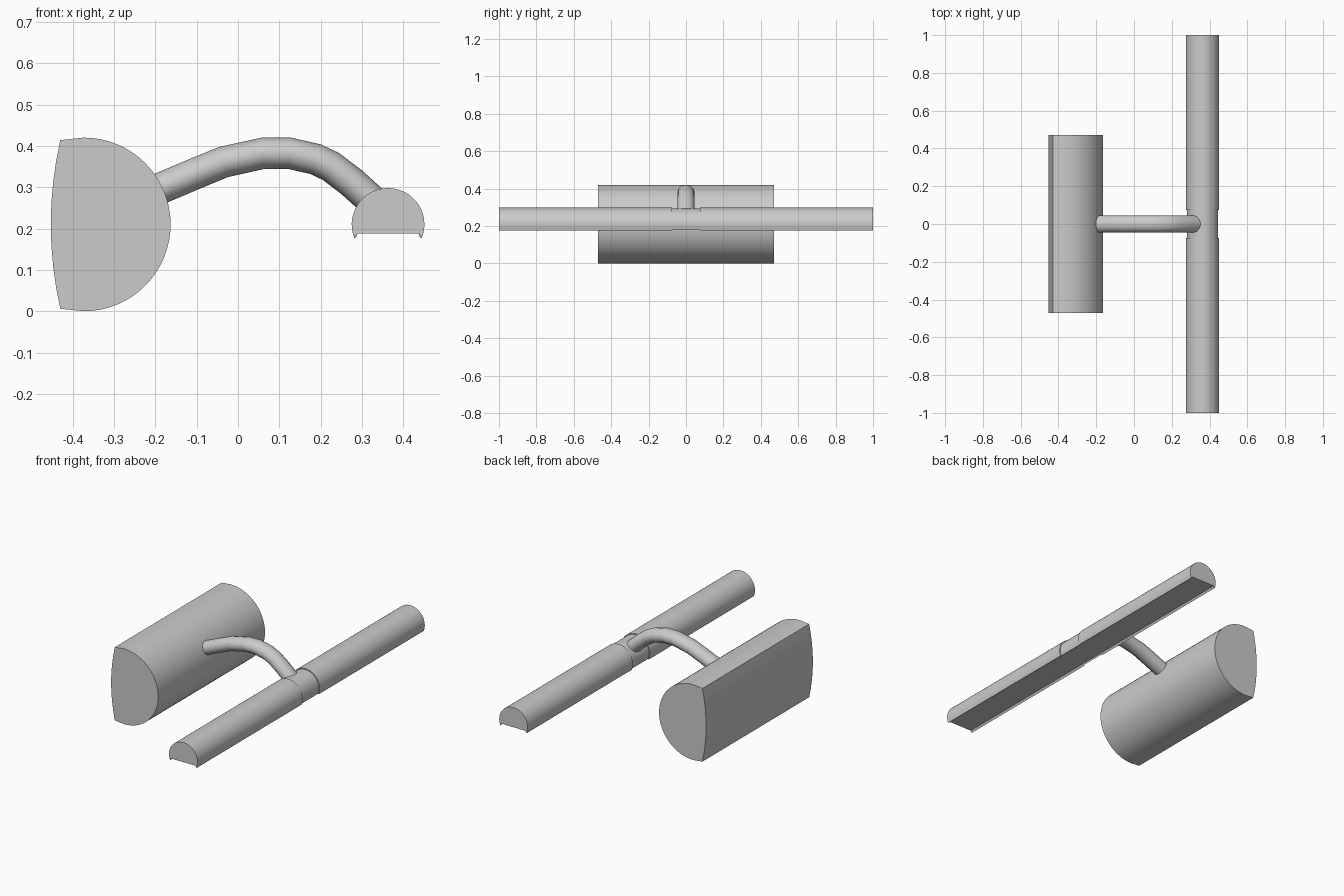
import bpy, bmesh, math

if "Cube" in bpy.data.objects:
    bpy.data.objects.remove(bpy.data.objects["Cube"])


def smooth(obj, angle=32):
    bpy.ops.object.select_all(action='DESELECT')
    obj.select_set(True)
    bpy.context.view_layer.objects.active = obj
    bpy.ops.object.shade_smooth_by_angle(angle=math.radians(angle))


def arc(cx, cz, r, a0, a1, n):
    return [(cx + r * math.cos(math.radians(a0 + (a1 - a0) * i / n)),
             cz + r * math.sin(math.radians(a0 + (a1 - a0) * i / n))) for i in range(n + 1)]


def loft(name, sections):
    """Skin a list of (y, xz-profile) sections and cap both ends."""
    bm = bmesh.new()
    rings = [[bm.verts.new((x, y, z)) for x, z in prof] for y, prof in sections]
    n = len(rings[0])
    for a, b in zip(rings, rings[1:]):
        for i in range(n):
            j = (i + 1) % n
            bm.faces.new((a[i], a[j], b[j], b[i]))
    bm.faces.new(rings[0])
    bm.faces.new(rings[-1])
    bmesh.ops.recalc_face_normals(bm, faces=bm.faces)
    me = bpy.data.meshes.new(name)
    bm.to_mesh(me)
    bm.free()
    obj = bpy.data.objects.new(name, me)
    bpy.context.collection.objects.link(obj)
    smooth(obj)
    return obj


# Wall housing: round front, shallow bowed back
body = arc(-0.373, 0.21, 0.21, -90, 90, 32)
body += [(-0.453 + 0.023 * (t / 4) ** 2, 0.21 + 0.204 * t / 4) for t in range(4, -5, -1)]
loft("wall_housing", [(-0.47, body), (0.47, body)])


# Lamp shade: half-round trough with lips and a recessed centre collar
def shade(r):
    return arc(0.363, 0.21, r, -22, 202, 28) + [(0.289, 0.188), (0.437, 0.188)]


outer, collar = shade(0.088), shade(0.083)
loft("lamp_shade", [(-1, outer), (-0.075, outer), (-0.075, collar),
                    (0.075, collar), (0.075, outer), (1, outer)])

# Curved arm: swept tube, slightly wider than tall
path = [(-0.195, 0.294), (-0.115, 0.328), (-0.035, 0.361), (0.06, 0.382), (0.125, 0.382),
        (0.187, 0.368), (0.225, 0.35), (0.275, 0.312), (0.335, 0.258)]
cu = bpy.data.curves.new("arm", 'CURVE')
cu.dimensions = '3D'
cu.bevel_depth = 0.038
cu.bevel_resolution = 4
cu.use_fill_caps = True
sp = cu.splines.new('POLY')
sp.points.add(len(path) - 1)
for p, (x, z) in zip(sp.points, path):
    p.co = (x, 0, z, 1)
arm = bpy.data.objects.new("arm", cu)
bpy.context.collection.objects.link(arm)
bpy.ops.object.select_all(action='DESELECT')
arm.select_set(True)
bpy.context.view_layer.objects.active = arm
bpy.ops.object.convert(target='MESH')
arm = bpy.context.view_layer.objects.active
for v in arm.data.vertices:
    v.co.y *= 1.2
smooth(arm, 45)
